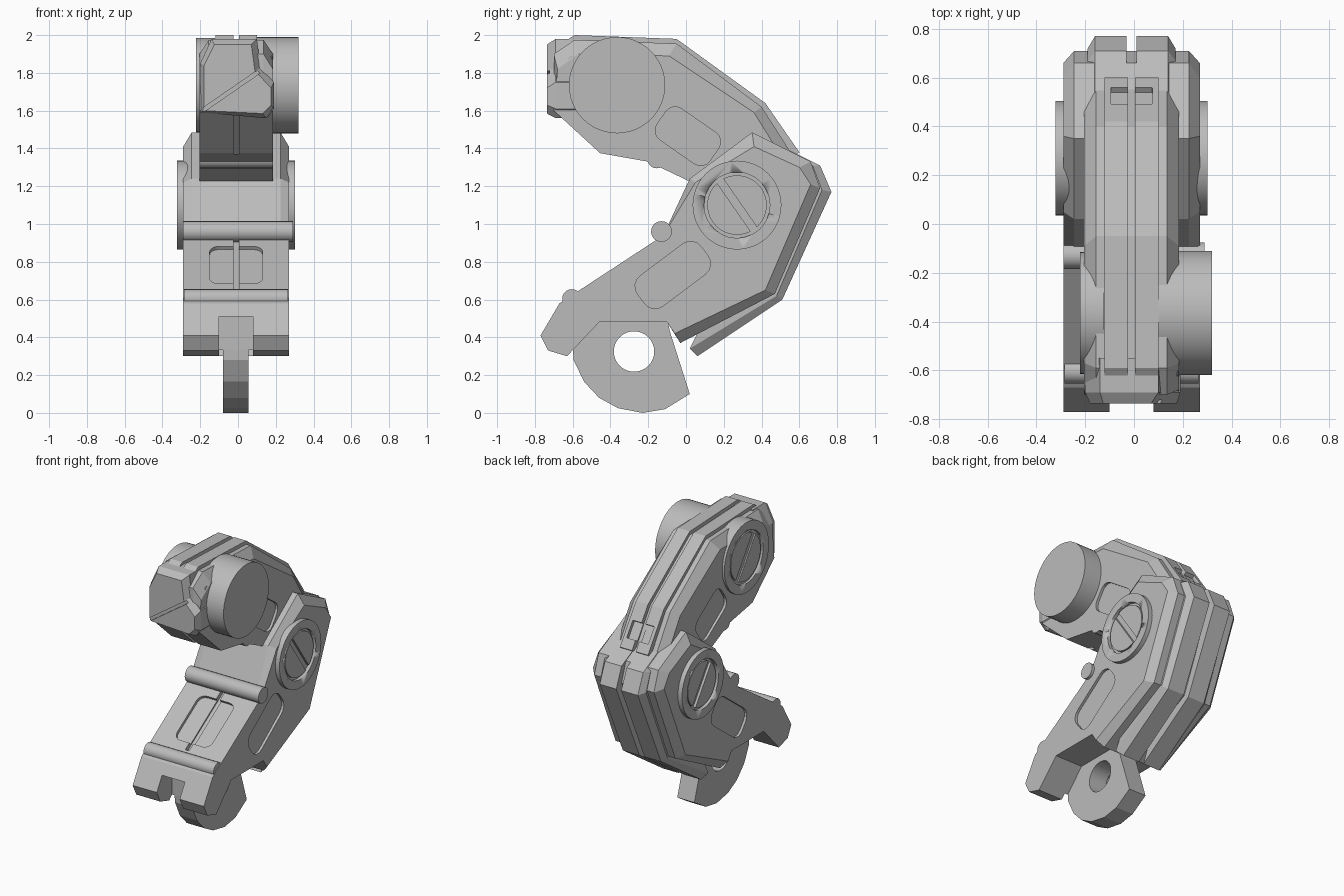
import bpy, bmesh, math
from mathutils import Vector, Matrix

if "Cube" in bpy.data.objects:
    bpy.data.objects.remove(bpy.data.objects["Cube"])

GREY = (0.5, 0.5, 0.5, 1)
metal = bpy.data.materials.new("plain grey")
metal.use_nodes = True
metal.diffuse_color = GREY
metal.node_tree.nodes["Principled BSDF"].inputs["Base Color"].default_value = GREY
MID = -0.01  # middle plane of the links


def finish(name, bm):
    bmesh.ops.recalc_face_normals(bm, faces=bm.faces)
    mesh = bpy.data.meshes.new(name)
    bm.to_mesh(mesh)
    bm.free()
    mesh.materials.append(metal)
    ob = bpy.data.objects.new(name, mesh)
    bpy.context.collection.objects.link(ob)
    return ob


def loft(name, sections, place):
    """Join equal-length outlines; place(point, offset) gives the 3D position."""
    bm = bmesh.new()
    rings = [[bm.verts.new(place(p, d)) for p in pts] for d, pts in sections]
    n = len(rings[0])
    for a, b in zip(rings, rings[1:]):
        for i in range(n):
            bm.faces.new((a[i], a[(i + 1) % n], b[(i + 1) % n], b[i]))
    bm.faces.new(rings[0])
    bm.faces.new(rings[-1])
    return finish(name, bm)


def across(p, x):
    return (x + MID, p[0], p[1])


def along(p, y):
    return (p[0], y, p[1])


def rounded_block(name, centre, u, normal, length, width, depth, radius):
    """Rounded rectangle, extruded both ways along its normal."""
    u, n = Vector(u).normalized(), Vector(normal).normalized()
    v = n.cross(u)
    pts = []
    for k, (sx, sy) in enumerate([(1, 1), (-1, 1), (-1, -1), (1, -1)]):
        for s in range(5):
            a = math.pi / 2 * (k + s / 4)
            pts.append((sx * (length / 2 - radius) + radius * math.cos(a),
                        sy * (width / 2 - radius) + radius * math.sin(a)))
    c = Vector(centre)
    return loft(name, [(-depth, pts), (depth, pts)],
                lambda p, d: c + u * p[0] + v * p[1] + n * d)


def cylinder(name, x0, x1, y, z, r, segments=48):
    bm = bmesh.new()
    m = Matrix.Translation(((x0 + x1) / 2, y, z)) @ Matrix.Rotation(math.pi / 2, 4, "Y")
    bmesh.ops.create_cone(bm, cap_ends=True, segments=segments, radius1=r,
                          radius2=r, depth=abs(x1 - x0), matrix=m)
    ob = finish(name, bm)
    bpy.ops.object.select_all(action="DESELECT")
    ob.select_set(True)
    bpy.context.view_layer.objects.active = ob
    bpy.ops.object.shade_smooth_by_angle(angle=math.radians(35))
    return ob


def cut(target, cutter):
    mod = target.modifiers.new("cut", "BOOLEAN")
    mod.operation, mod.solver, mod.object = "DIFFERENCE", "EXACT", cutter
    bpy.context.view_layer.update()
    graph = bpy.context.evaluated_depsgraph_get()
    mesh = bpy.data.meshes.new_from_object(target.evaluated_get(graph))
    target.modifiers.clear()
    target.data = mesh
    bpy.data.objects.remove(cutter)


def dial(name, x, side, y, z, r, u):
    """Raised ring with a slotted disc set inside it."""
    ring = cylinder(name + "_ring", x, x - side * 0.1, y, z, r)
    cut(ring, cylinder("cutter", x + side * 0.05, x - side * 0.025, y, z, r * 0.74))
    disc = cylinder(name + "_disc", x - side * 0.008, x - side * 0.09, y, z, r * 0.67)
    cut(disc, rounded_block("cutter", (x, y, z), u, (1, 0, 0), r * 2, 0.04, 0.025, 0.004))


# Lower link: chamfered side plates in one solid body
front_edge = [(-0.12, 0.94), (-0.67, 0.58), (-0.77, 0.41), (-0.73, 0.33),
              (-0.63, 0.30), (-0.46, 0.48), (-0.10, 0.48)]
plate = front_edge + [(-0.06, 0.42), (0.42, 0.65), (0.66, 1.21), (0.60, 1.30),
                      (0.36, 1.41), (0.05, 1.22)]
rim = front_edge + [(-0.03, 0.37), (0.47, 0.63), (0.71, 1.19), (0.66, 1.33),
                    (0.35, 1.485), (0.02, 1.24)]
lower = loft("lower_link", [(-0.28, plate), (-0.235, rim), (0.235, rim), (0.28, plate)], across)

# Lower spine: two bevelled strips with a groove between them
spine_in = [(0.02, 0.34), (0.48, 0.62), (0.72, 1.18), (0.67, 1.31), (0.45, 1.38), (0.3, 0.9)]
spine = [(0.06, 0.30), (0.51, 0.60), (0.77, 1.17), (0.71, 1.31), (0.45, 1.44), (0.3, 0.9)]
for s, side in ((1, "left"), (-1, "right")):
    loft("lower_spine_" + side, [(s * 0.02, spine), (s * 0.15, spine), (s * 0.18, spine_in)], across)

# Recessed panels, front seam and toe notch
slope, out = Vector((0, 0.55, 0.36)), Vector((0, -0.36, 0.55))
for x in (-0.29, 0.27):
    cut(lower, rounded_block("cutter", (x, -0.07, 0.73), (0, 0.8, 0.6), (1, 0, 0),
                             0.42, 0.2, 0.018, 0.07))
cut(lower, rounded_block("cutter", (MID, -0.36, 0.783), slope, out, 0.36, 0.28, 0.02, 0.05))
cut(lower, rounded_block("cutter", (MID, -0.34, 0.796), slope, out, 0.52, 0.03, 0.03, 0.004))
cut(lower, rounded_block("cutter", (MID, -0.72, 0.38), (1, 0, 0), (0, 1, 0),
                         0.18, 0.26, 0.12, 0.002))

# Hinge lug with a round hole
lug_pts = [(-0.47, 0.50), (-0.6, 0.36), (-0.595, 0.28), (-0.54, 0.165), (-0.46, 0.08),
           (-0.36, 0.025), (-0.23, 0.0), (-0.11, 0.02), (0.02, 0.10), (-0.085, 0.43), (-0.1, 0.5)]
lug = loft("hinge_lug", [(-0.07, lug_pts), (0.065, lug_pts)], across)
cut(lug, cylinder("cutter", -0.3, 0.3, -0.275, 0.325, 0.107, 32))

# Upper link: body narrowing towards its back edge
belly = [(0.45, 1.15), (0.02, 1.225), (-0.2, 1.33), (-0.455, 1.375), (-0.7, 1.6)]
cheek = belly + [(-0.68, 1.82), (-0.57, 1.90), (-0.09, 1.89), (0.36, 1.59), (0.54, 1.30)]
crown = belly + [(-0.70, 1.90), (-0.59, 1.975), (-0.05, 1.955), (0.40, 1.62), (0.58, 1.34)]
upper = loft("upper_link", [(-0.195, cheek), (-0.145, crown), (0.145, crown), (0.195, cheek)], across)
for x in (-0.205, 0.185):
    cut(upper, rounded_block("cutter", (x, 0.01, 1.465), (0, 0.82, -0.57), (1, 0, 0),
                             0.34, 0.2, 0.018, 0.06))
cut(upper, rounded_block("cutter", (MID, -0.58, 1.488), (0, 0.245, -0.225), (0, -0.225, -0.245),
                         0.4, 0.03, 0.02, 0.004))

# Upper spine strips, notched near the joint
ridge = [(-0.70, 1.93), (-0.59, 2.0), (-0.05, 1.98), (0.42, 1.64), (0.60, 1.38),
         (0.5, 1.3), (0.3, 1.55), (-0.1, 1.85), (-0.6, 1.85)]
for s, side in ((1, "left"), (-1, "right")):
    strip = loft("upper_spine_" + side, [(s * 0.015, ridge), (s * 0.11, ridge)], across)
    cut(strip, rounded_block("cutter", (MID, 0.53, 1.49), (0, 0.18, -0.26), (0, 0.26, 0.18),
                             0.12, 0.17, 0.03, 0.004))

# Fingertip: faceted cap with a diagonal seam
tip_back = [(-0.2, 1.59), (-0.2, 1.85), (-0.14, 1.98), (0.10, 1.98), (0.12, 1.83),
            (0.19, 1.75), (0.19, 1.61), (0.15, 1.56)]
tip_front = [(-0.18, 1.60), (-0.18, 1.84), (-0.125, 1.95), (0.07, 1.95), (0.09, 1.81),
             (0.175, 1.72), (0.175, 1.63), (0.13, 1.585)]
tip = loft("fingertip", [(-0.55, tip_back), (-0.69, tip_back), (-0.737, tip_front)], along)
cut(tip, rounded_block("cutter", (-0.03, -0.737, 1.71), (0.29, 0, 0.2), (0, 1, 0),
                       0.42, 0.02, 0.015, 0.003))
rounded_block("fingertip_bracket", (0.13, -0.6, 1.76), (0, 0.4, 1), (1, 0, 0), 0.24, 0.13, 0.05, 0.02)

# Cross rollers
cylinder("elbow_roller", -0.29, 0.29, -0.13, 0.96, 0.055, 20)
cylinder("toe_roller", -0.285, 0.265, -0.605, 0.605, 0.05, 20)
cylinder("belly_roller", -0.205, 0.185, -0.155, 1.345, 0.05, 20)

# Pivot drum and slotted dials
cylinder("tip_drum", 0.08, 0.32, -0.365, 1.735, 0.255)
dial("tip_dial", -0.222, -1, -0.365, 1.735, 0.25, (0, 0.57, -0.82))
dial("left_joint_dial", 0.302, 1, 0.27, 1.10, 0.235, (0, 0.57, -0.82))
dial("right_joint_dial", -0.322, -1, 0.27, 1.10, 0.235, (0, 0.57, -0.82))
